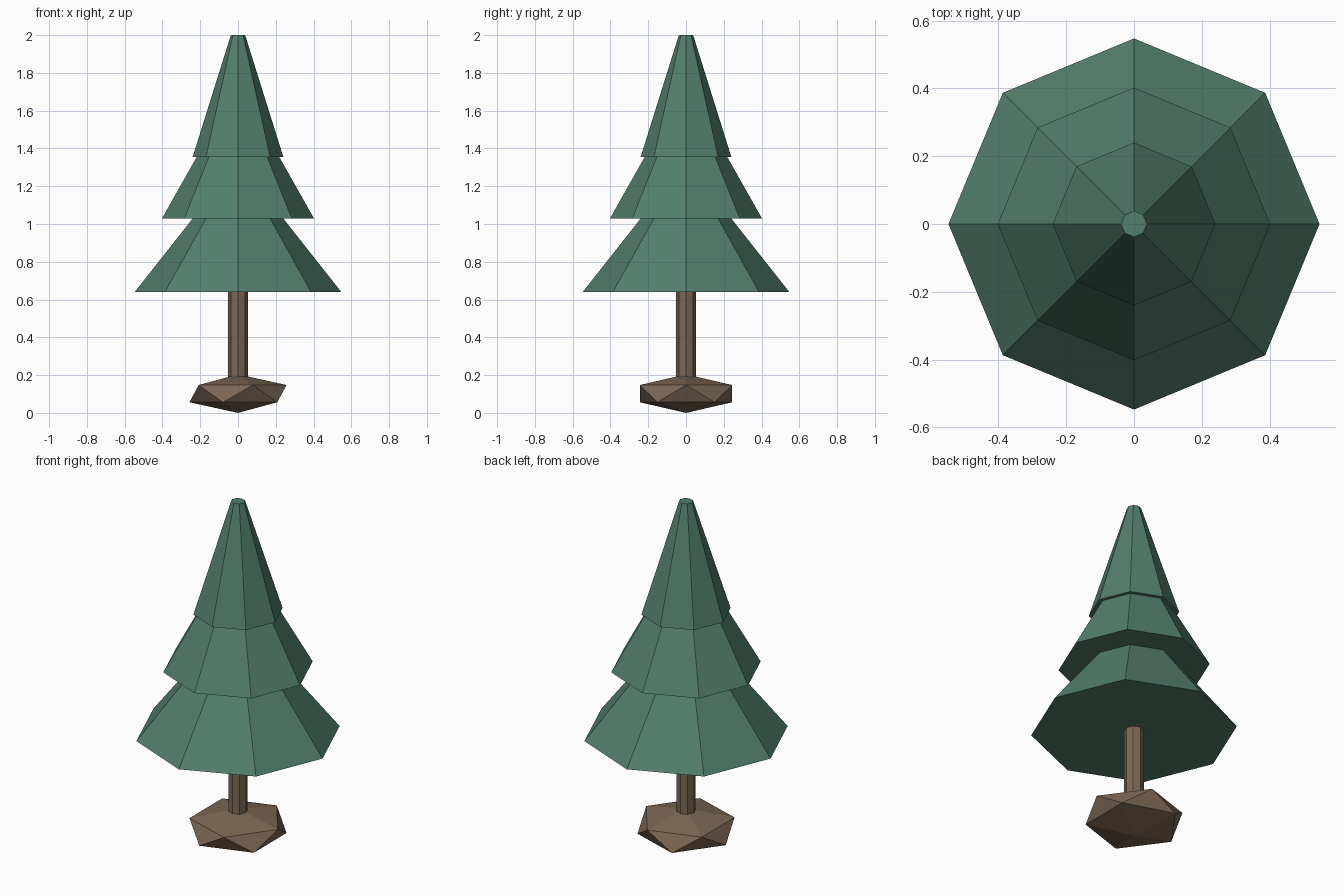
import bpy

if "Cube" in bpy.data.objects:
    bpy.data.objects.remove(bpy.data.objects["Cube"])


def material(name, color):
    m = bpy.data.materials.new(name)
    m.diffuse_color = color
    m.use_nodes = True
    m.node_tree.nodes["Principled BSDF"].inputs["Base Color"].default_value = m.diffuse_color
    return m


green = material("needles", (0.085, 0.21, 0.15, 1))
brown = material("bark", (0.2, 0.135, 0.09, 1))


def frustum(name, r_low, r_high, z_low, z_high, mat):
    bpy.ops.mesh.primitive_cone_add(
        vertices=8, radius1=r_low, radius2=r_high, depth=z_high - z_low,
        location=(0, 0, (z_low + z_high) / 2))
    ob = bpy.context.object
    ob.name = name
    ob.data.materials.append(mat)
    return ob


# Foliage: three overlapping capped cones of equal height
TIER_HEIGHT = 0.645
for name, radius, z in (("lower_foliage", 0.547, 0.64),
                        ("middle_foliage", 0.402, 1.03),
                        ("upper_foliage", 0.24, 1.355)):
    frustum(name, radius, 0.038, z, z + TIER_HEIGHT, green)

# Trunk, running from inside the base into the lowest tier
frustum("trunk", 0.052, 0.052, 0.1, 0.72, brown)

# Base: flattened faceted mound
bpy.ops.mesh.primitive_ico_sphere_add(subdivisions=1, radius=1, location=(0, 0, 0.102))
base = bpy.context.object
base.name = "base_mound"
base.scale = (0.2875, 0.2875, 0.102)
base.data.materials.append(brown)
